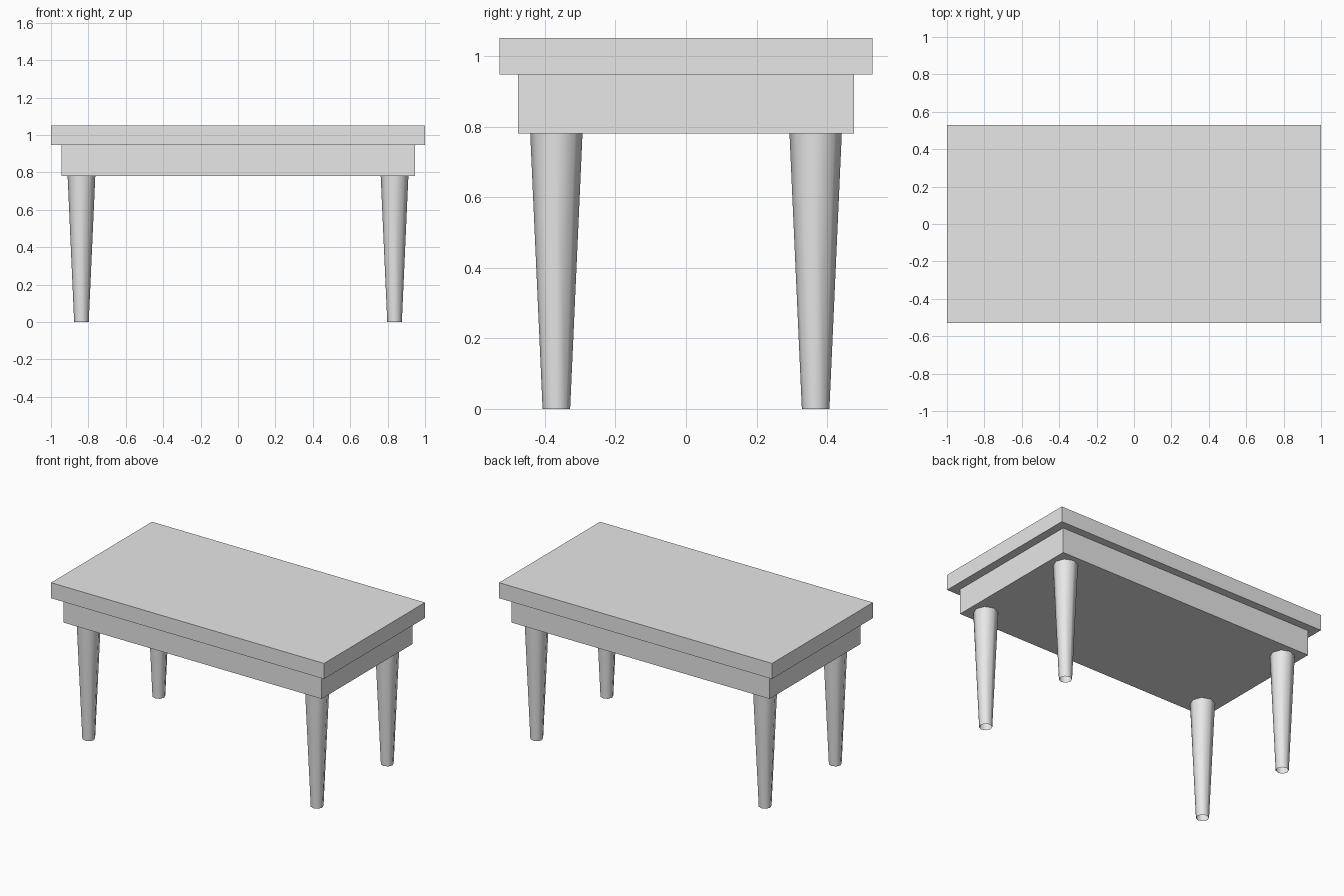
import bpy
import math

# Remove the default cube
cube = bpy.data.objects.get("Cube")
if cube:
    bpy.data.objects.remove(cube, do_unlink=True)

# Single plain grey
GREY = (0.8, 0.8, 0.8, 1.0)
grey = bpy.data.materials.new("light_grey")
grey.use_nodes = True
grey.diffuse_color = GREY
grey.node_tree.nodes["Principled BSDF"].inputs["Base Color"].default_value = GREY

LEG_X, LEG_Y = 0.837, 0.367
APRON_Z, SLAB_Z, TOP_Z = 0.78, 0.947, 1.05


def finish(name):
    obj = bpy.context.object
    obj.name = name
    obj.data.materials.append(grey)
    return obj


def box(name, width, depth, z0, z1):
    """Centred box spanning the heights z0 to z1."""
    bpy.ops.mesh.primitive_cube_add(size=1, location=(0, 0, (z0 + z1) / 2))
    obj = finish(name)
    obj.scale = (width, depth, z1 - z0)
    bpy.ops.object.transform_apply(location=False, rotation=False, scale=True)


def leg(name, x, y):
    """Tapered eight-sided leg, open at both ends."""
    bpy.ops.mesh.primitive_cone_add(
        vertices=8, radius1=0.039, radius2=0.074, depth=APRON_Z,
        end_fill_type='NOTHING', location=(x, y, APRON_Z / 2))
    finish(name)
    bpy.ops.object.shade_smooth_by_angle(angle=math.radians(60))


# Table top and the apron beneath it
box("table_top", 2.0, 1.056, SLAB_Z, TOP_Z)
box("apron", 1.89, 0.95, APRON_Z, SLAB_Z)

# Four legs
for side, sx in (("right", -1), ("left", 1)):
    for end, sy in (("front", -1), ("back", 1)):
        leg(f"{end}_{side}_leg", sx * LEG_X, sy * LEG_Y)
